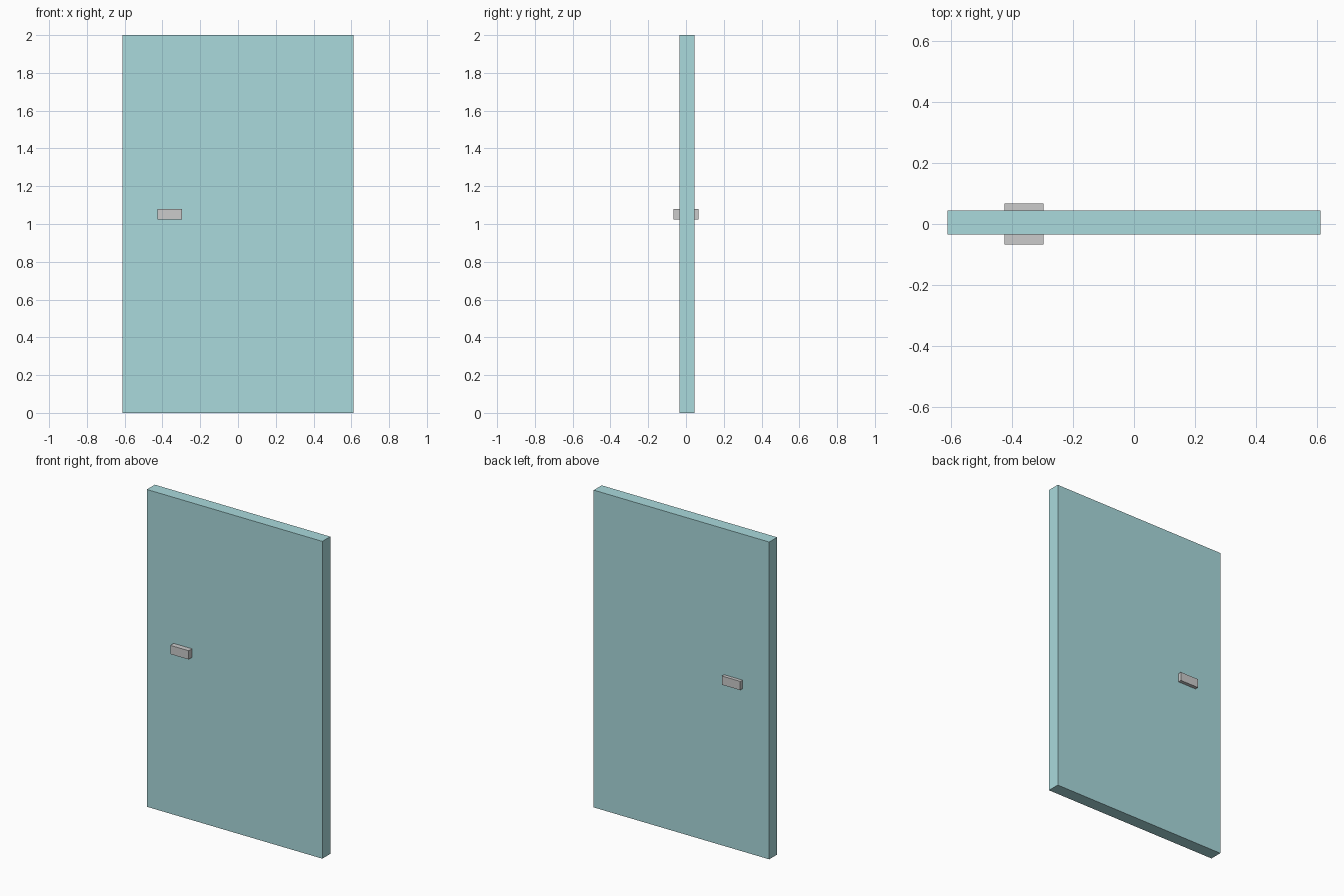
import bpy

if "Cube" in bpy.data.objects:
    bpy.data.objects.remove(bpy.data.objects["Cube"])


def box(name, lo, hi, material=None):
    """Axis-aligned box between two corners."""
    centre = [(a + b) / 2 for a, b in zip(lo, hi)]
    bpy.ops.mesh.primitive_cube_add(size=1, location=centre)
    ob = bpy.context.object
    ob.name = name
    ob.scale = [b - a for a, b in zip(lo, hi)]
    bpy.ops.object.transform_apply(location=False, rotation=False, scale=True)
    if material:
        ob.data.materials.append(material)
    return ob


glass = bpy.data.materials.new("pale_teal_glass")
glass.diffuse_color = (0.40, 0.70, 0.72, 1)
glass.use_nodes = True
glass.node_tree.nodes["Principled BSDF"].inputs["Base Color"].default_value = glass.diffuse_color

# Door panel
box("door_panel", (-0.612, -0.034, 0), (0.612, 0.045, 2), glass)

# Handle block passing through the panel, showing on both faces
box("door_handle", (-0.425, -0.067, 1.025), (-0.297, 0.067, 1.08))
